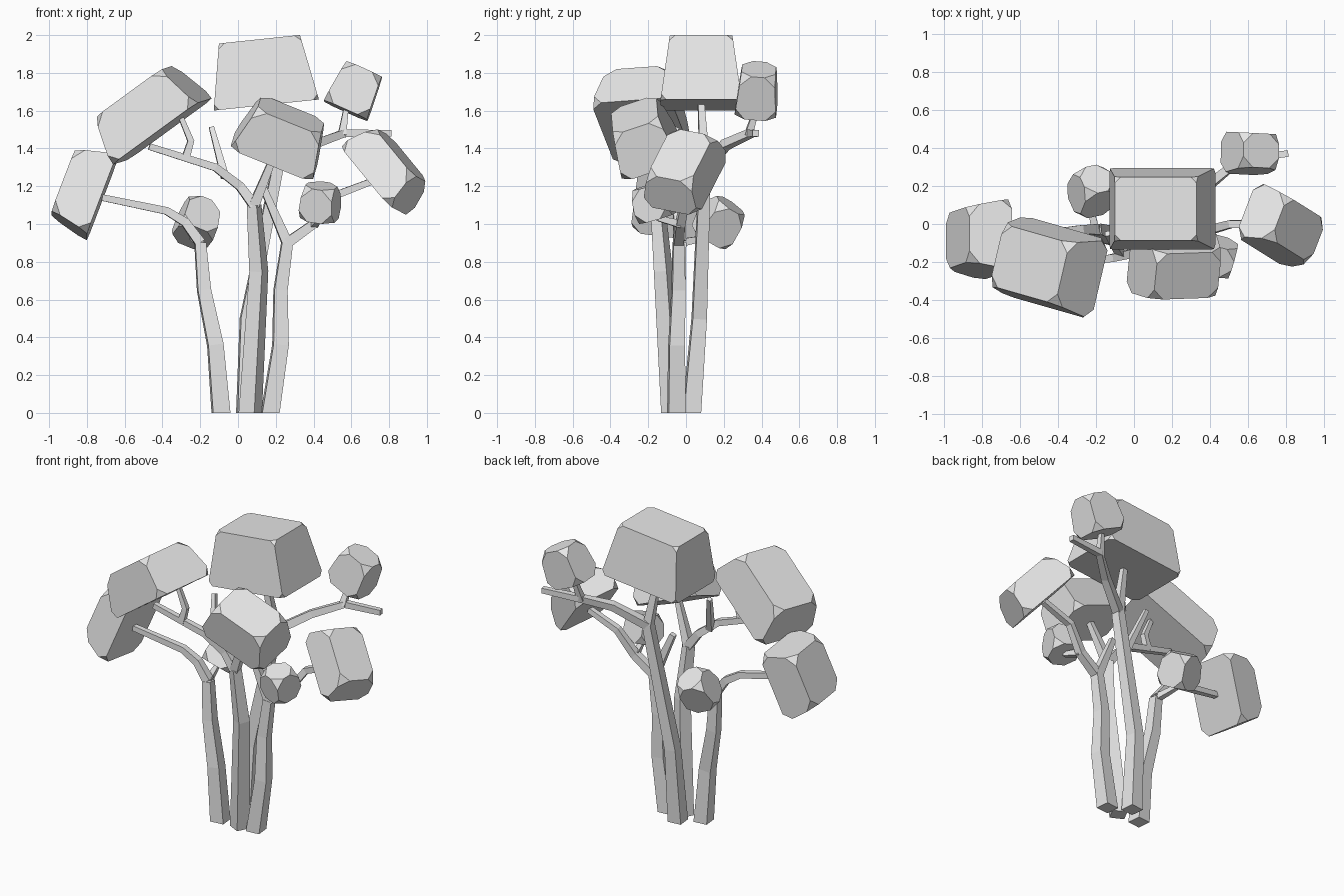
import bpy
import bmesh
from math import radians
from mathutils import Vector, Euler

default_cube = bpy.data.objects.get("Cube")
if default_cube:
    bpy.data.objects.remove(default_cube, do_unlink=True)

# One pale colour for the whole tree
shade = 0.8
colour = (shade, shade, shade, 1)
grey = bpy.data.materials.new("pale_grey")
grey.use_nodes = True
grey.diffuse_color = colour
grey.node_tree.nodes["Principled BSDF"].inputs["Base Color"].default_value = colour


def finish(name, bm):
    """Turn the finished bmesh into a flat shaded object."""
    bmesh.ops.recalc_face_normals(bm, faces=bm.faces)
    mesh = bpy.data.meshes.new(name)
    bm.to_mesh(mesh)
    bm.free()
    mesh.materials.append(grey)
    part = bpy.data.objects.new(name, mesh)
    bpy.context.collection.objects.link(part)


def foliage(name, base, turn, width, depth, height=0.25, taper=0.77, chamfer=0.055):
    """Tapered block with cut corners, turned about the centre of its underside."""
    rotation = Euler([radians(angle) for angle in turn]).to_matrix()
    bm = bmesh.new()
    bmesh.ops.create_cube(bm, size=1)
    for vert in bm.verts:
        x, y, z = vert.co
        narrowing = taper if z > 0 else 1
        local = Vector((x * width * narrowing, y * depth * narrowing, (z + 0.5) * height))
        vert.co = Vector(base) + rotation @ local
    bmesh.ops.bevel(bm, geom=bm.verts[:], offset=chamfer, offset_type='OFFSET',
                    segments=1, profile=0.5, affect='VERTICES')
    finish(name, bm)


def limb(name, *path, thick=0.027, reference=(-0.1, 1, 0)):
    """Square branch swept along the path and thinning out; returns its tip."""
    points = [Vector(point) for point in path]
    last = len(points) - 1
    bm = bmesh.new()
    rings = []
    for i, point in enumerate(points):
        before = points[max(i - 1, 0)]
        after = points[min(i + 1, last)]
        direction = (point - before).normalized() + (after - point).normalized()
        if point.z == 0:
            direction = Vector((0, 0, 1))
        side = Vector(reference).cross(direction).normalized()
        front = direction.normalized().cross(side)
        radius = thick * (1 - 0.37 * i / last)
        corners = (side + front, front - side, -side - front, side - front)
        rings.append([bm.verts.new(point + corner * radius) for corner in corners])
    for lower, upper in zip(rings, rings[1:]):
        for j in range(4):
            bm.faces.new((lower[j - 1], lower[j], upper[j], upper[j - 1]))
    bm.faces.new(rings[0])
    bm.faces.new(rings[-1])
    finish(name, bm)
    return points[-1]


stem = 0.046
twig = 0.021
upright = (0, 0, 1)

# Left stem, carrying the far left and small left foliage
fork = limb("left_stem", (-0.09, -0.06, 0), (-0.12, -0.06, 0.36), (-0.18, -0.04, 0.65),
            (-0.2, -0.03, 0.9), thick=stem)
tip = limb("left_branch", fork, (-0.28, -0.03, 1.01), (-0.38, -0.04, 1.07), (-0.72, -0.08, 1.14))
foliage("left_foliage", tip, turn=(-20, -68, 19), width=0.45, depth=0.38, height=0.22)
tip = limb("small_left_twig", fork, (-0.24, 0.12, 0.93), thick=twig, reference=upright)
foliage("small_left_foliage", tip, turn=(-30, 22, 12), width=0.2, depth=0.2, height=0.21, taper=0.85)

# Front stem, turned on its edge, forking to the upper left and front foliage
fork = limb("front_stem", (0.065, -0.07, 0), (0.11, -0.12, 0.75), (0.085, -0.15, 1.1),
            thick=stem, reference=(0.5, 1, 0))
limb("left_upper_branch", fork, (0.01, -0.15, 1.2), (-0.12, -0.18, 1.3), (-0.47, -0.22, 1.41))
limb("left_upper_twig", (-0.28, -0.2, 1.34), (-0.25, -0.2, 1.44), (-0.3, -0.2, 1.56), thick=twig)
foliage("left_upper_foliage", (-0.4, -0.23, 1.49), turn=(5, -35, -16), width=0.57, depth=0.43, height=0.26)
limb("bare_twig", (-0.07, -0.16, 1.25), (-0.14, -0.05, 1.51), thick=twig)
tip = limb("front_branch", fork, (0.19, -0.19, 1.36))
foliage("front_foliage", tip, turn=(20, 22, 2), width=0.47, depth=0.33)

# Back stem, rising to the top and upper right foliage
fork = limb("back_stem", (0.04, 0.03, 0), (0.05, 0.07, 0.5), (0.21, 0.1, 1.3), thick=stem)
tip = limb("top_branch", fork, (0.15, 0.08, 1.63))
foliage("top_foliage", tip, turn=(0, -6, 0), width=0.56, depth=0.43, height=0.35, chamfer=0.03)
limb("right_upper_branch", fork, (0.4, 0.21, 1.42), (0.56, 0.34, 1.48), (0.81, 0.37, 1.48))
tip = limb("right_upper_twig", (0.55, 0.33, 1.47), (0.57, 0.37, 1.6), thick=twig)
foliage("right_upper_foliage", tip, turn=(-5, 24, -3), width=0.25, depth=0.22, height=0.24, taper=0.82)

# Right stem, carrying the right and small right foliage
fork = limb("right_stem", (0.17, -0.05, 0), (0.225, -0.05, 0.36), (0.225, -0.04, 0.65),
            (0.26, -0.04, 0.9), thick=stem)
elbow = Vector((0.4, -0.03, 1))
tip = limb("right_branch", fork, elbow, (0.51, 0, 1.15), (0.72, 0, 1.23))
foliage("right_foliage", tip, turn=(-15, 46, -32), width=0.45, depth=0.32, height=0.2)
tip = limb("small_right_twig", elbow, (0.43, -0.15, 1.03), thick=twig, reference=upright)
foliage("small_right_foliage", tip, turn=(15, 8, -15), width=0.19, depth=0.19, height=0.18, taper=0.85)
limb("inner_branch", fork, (0.13, -0.05, 1.2))
